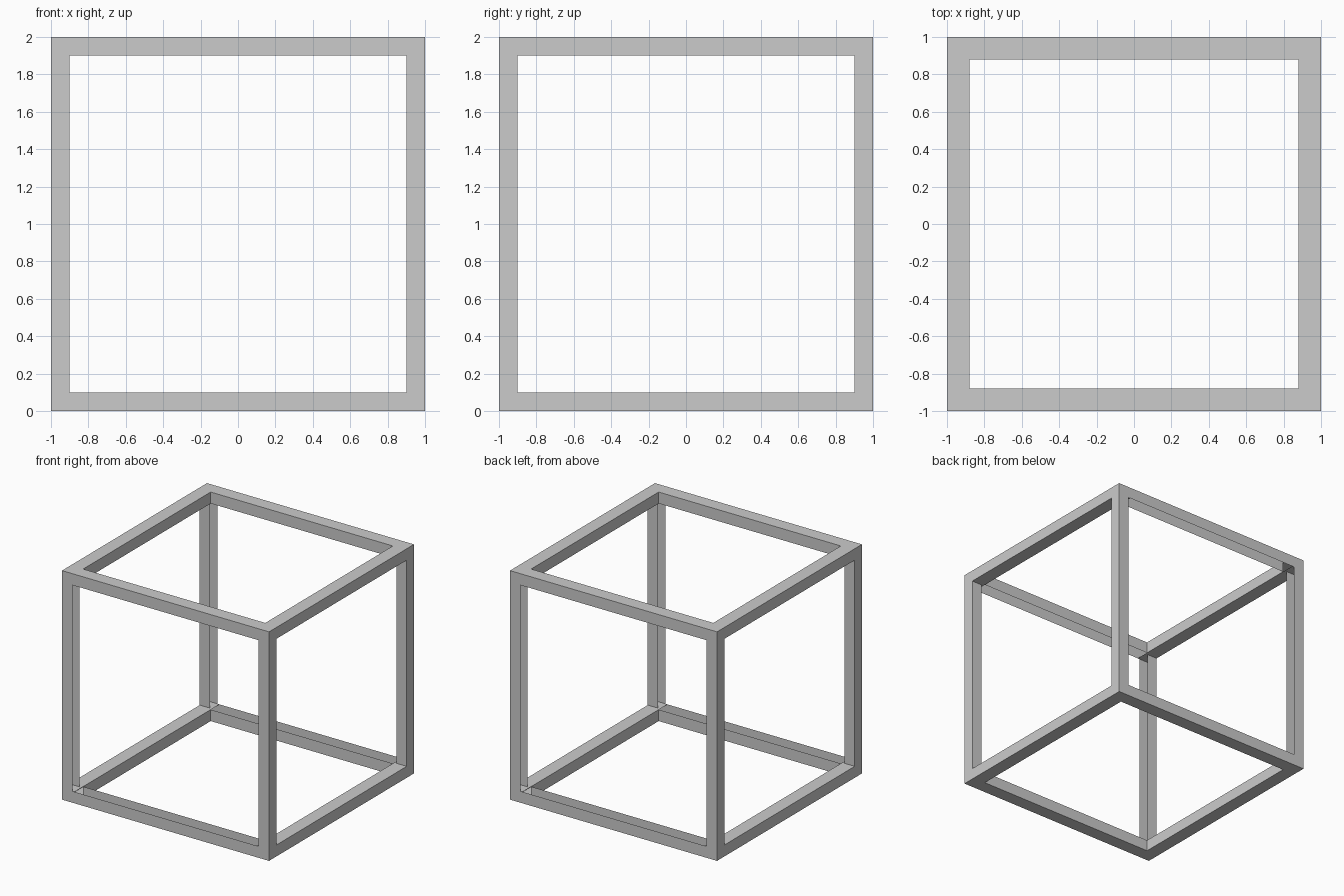
import bpy, bmesh
from mathutils import Vector

if "Cube" in bpy.data.objects:
    bpy.data.objects.remove(bpy.data.objects["Cube"])

Z0 = 1.0  # height of the cube centre


def make_object(name, quads):
    bm = bmesh.new()
    for q in quads:
        bm.faces.new([bm.verts.new(Vector(p) + Vector((0, 0, Z0))) for p in q])
    bmesh.ops.remove_doubles(bm, verts=bm.verts, dist=0.0001)
    mesh = bpy.data.meshes.new(name)
    bm.to_mesh(mesh)
    bm.free()
    obj = bpy.data.objects.new(name, mesh)
    bpy.context.collection.objects.link(obj)
    return obj


def ring(axis, side, hole):
    """Flat square frame on one cube face, wound to face outward."""
    def p(u, v):
        c = [0, 0, 0]
        c[axis], c[(axis + 1) % 3], c[(axis + 2) % 3] = side, u, v
        return tuple(c)
    corners = [(-1, -1), (1, -1), (1, 1), (-1, 1)]
    quads = []
    for i in range(4):
        a, b = corners[i], corners[(i + 1) % 4]
        q = [p(*a), p(*b), p(b[0] * hole, b[1] * hole), p(a[0] * hole, a[1] * hole)]
        quads.append(q if side > 0 else q[::-1])
    return quads


# Outer frames: narrow on the four sides, wider on top and bottom
shell = []
for axis, hole in ((0, 0.9), (1, 0.9), (2, 0.88)):
    for side in (-1, 1):
        shell += ring(axis, side, hole)
make_object("outer_frame", shell)

# Inner walls lining the top and bottom openings
walls = []
for s in (-1, 1):
    lo, hi = s * 1.0, s * 0.9
    for t in (-1, 1):
        d = 0.88 * t
        qx = [(d, -0.88, lo), (d, 0.88, lo), (d, 0.88, hi), (d, -0.88, hi)]
        qy = [(0.88, d, lo), (-0.88, d, lo), (-0.88, d, hi), (0.88, d, hi)]
        walls += [q[::-1] if s * t < 0 else q for q in (qx, qy)]
make_object("opening_walls", walls)

# Linings of the left and right openings: upright strips and flat ledges
# (the front and back openings are unlined, so the channels stay open there)
lining = []
for sx in (-1, 1):
    for t in (-1, 1):
        y, z = 0.9 * t, 0.9 * t
        up = [(sx, y, -0.9), (sx * 0.9, y, -0.9), (sx * 0.9, y, 0.9), (sx, y, 0.9)]
        flat = [(sx, -1, z), (sx, 1, z), (sx * 0.88, 1, z), (sx * 0.88, -1, z)]
        lining += [up, flat]
make_object("side_lining", lining)
